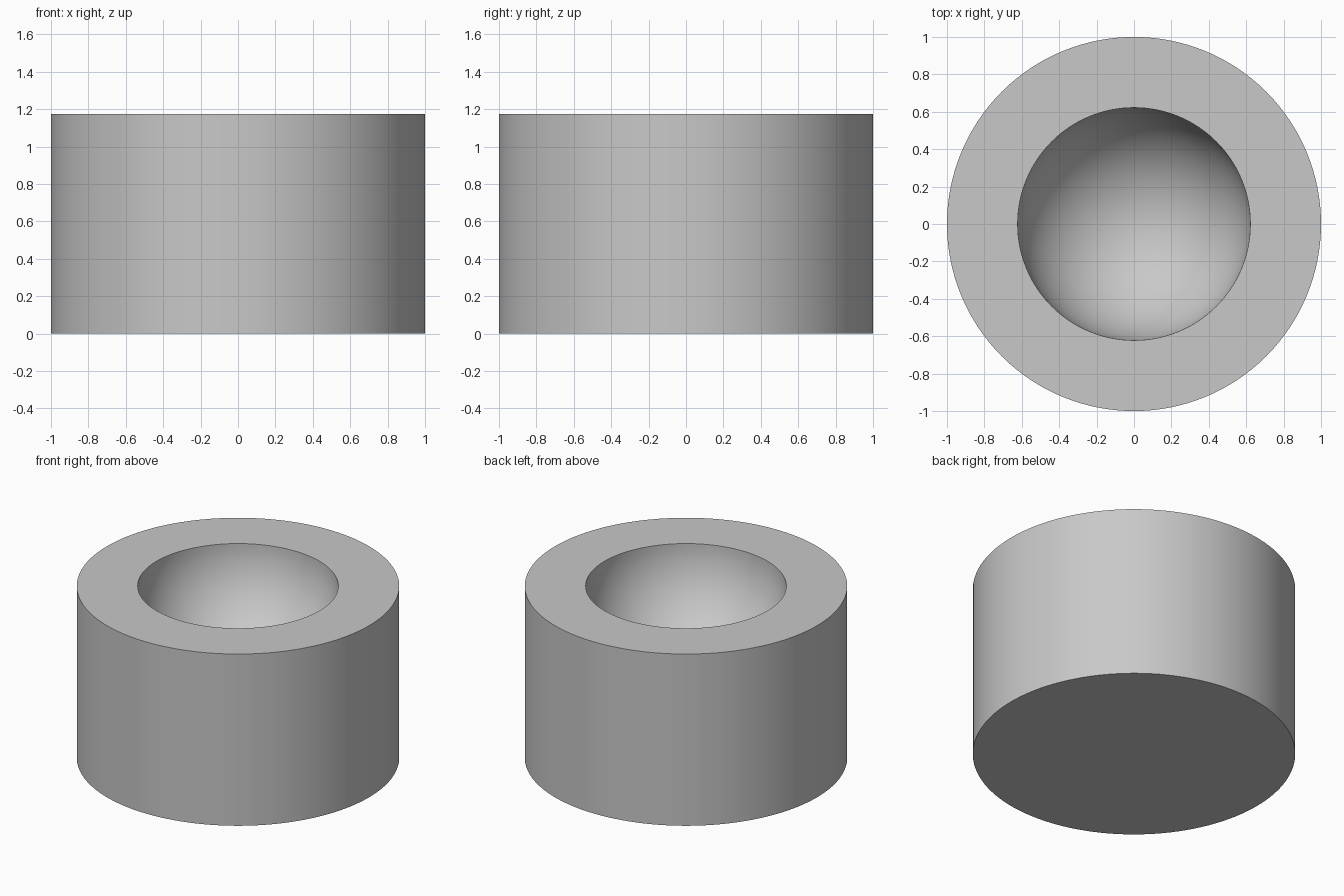
import bpy
import bmesh
import math

if "Cube" in bpy.data.objects:
    bpy.data.objects.remove(bpy.data.objects["Cube"])

R, H, BOWL = 1.0, 1.175, 0.622
SEGMENTS, RINGS = 128, 32

grey = bpy.data.materials.new("light_grey")
grey.diffuse_color = (0.58, 0.58, 0.58, 1)
grey.use_nodes = True
grey.node_tree.nodes["Principled BSDF"].inputs["Base Color"].default_value = grey.diffuse_color

# Half profile: base, outer wall, flat rim, then hemispherical hollow
profile = [(0, 0), (R, 0), (R, H)]
for i in range(RINGS + 1):
    a = math.pi / 2 * i / RINGS
    r = BOWL * math.cos(a) if i < RINGS else 0
    profile.append((r, H - BOWL * math.sin(a)))

# Spin the profile into a solid
bm = bmesh.new()
verts = [bm.verts.new((r, 0, z)) for r, z in profile]
edges = [bm.edges.new(pair) for pair in zip(verts, verts[1:])]
bmesh.ops.spin(bm, geom=verts + edges, cent=(0, 0, 0), axis=(0, 0, 1),
               angle=2 * math.pi, steps=SEGMENTS, use_duplicate=False)
bmesh.ops.remove_doubles(bm, verts=bm.verts, dist=0.0005)
bmesh.ops.recalc_face_normals(bm, faces=bm.faces)
mesh = bpy.data.meshes.new("hollowed_cylinder")
bm.to_mesh(mesh)
bm.free()

body = bpy.data.objects.new("hollowed_cylinder", mesh)
bpy.context.collection.objects.link(body)
mesh.materials.append(grey)

# Smooth curved walls, crisp rims
bpy.context.view_layer.objects.active = body
body.select_set(True)
bpy.ops.object.shade_smooth_by_angle(angle=math.radians(30))
